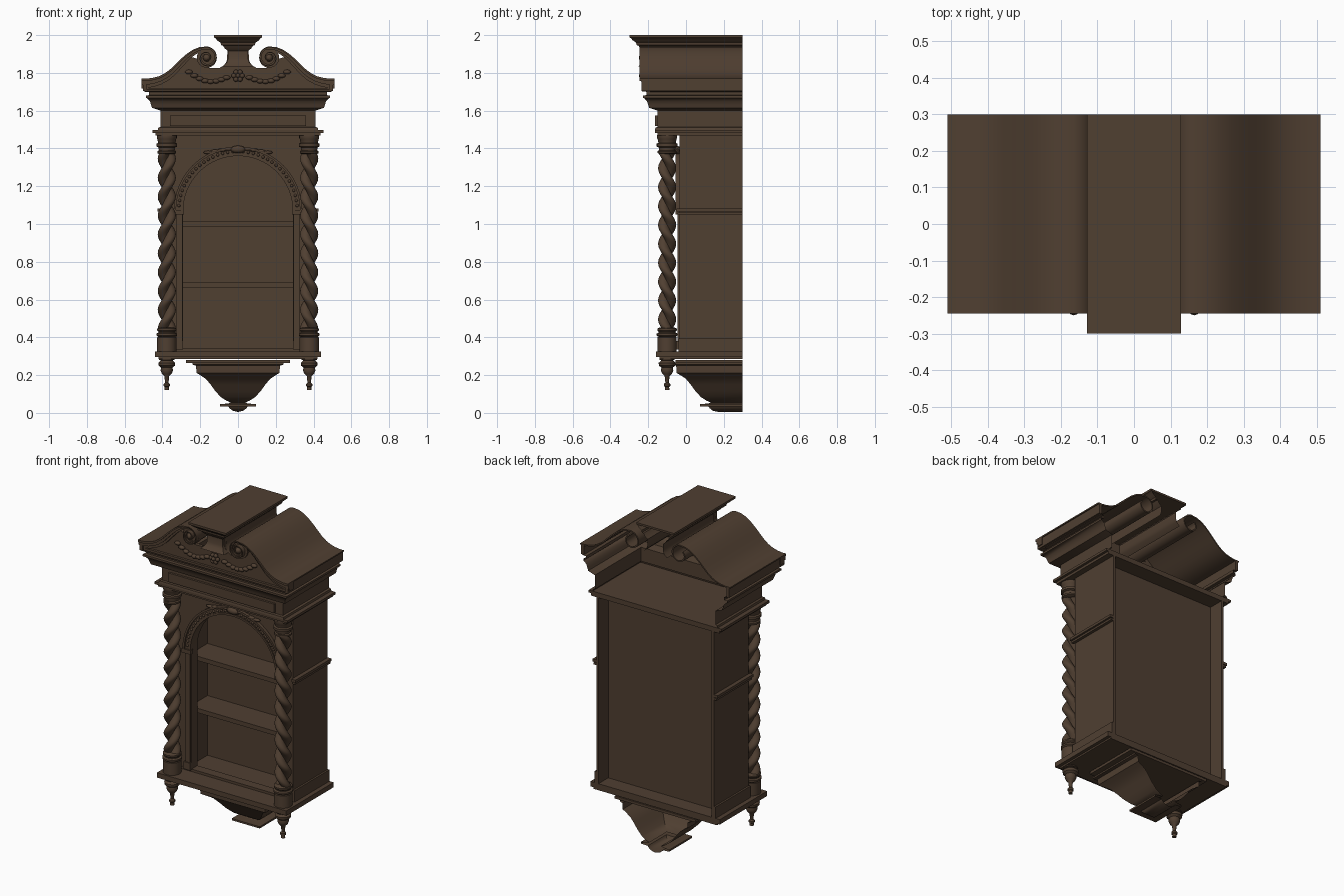
import bpy, bmesh
from math import sin, cos, pi, sqrt, hypot

if "Cube" in bpy.data.objects:
    bpy.data.objects.remove(bpy.data.objects["Cube"])

wood = bpy.data.materials.new("dark_brown_wood")
wood.diffuse_color = (0.08, 0.05, 0.031, 1)
wood.use_nodes = True
wood.node_tree.nodes["Principled BSDF"].inputs["Base Color"].default_value = wood.diffuse_color
BACK = 0.3


def make(name, verts, faces, mirror=False, smooth=False, fix=True):
    me = bpy.data.meshes.new(name)
    me.from_pydata(verts, [], faces)
    if fix:
        bm = bmesh.new()
        bm.from_mesh(me)
        bmesh.ops.recalc_face_normals(bm, faces=bm.faces)
        bm.to_mesh(me)
        bm.free()
    me.materials.append(wood)
    ob = bpy.data.objects.new(name, me)
    bpy.context.collection.objects.link(ob)
    if mirror:
        ob.modifiers.new("mirror", "MIRROR").use_mirror_merge = False
    if smooth:
        bpy.context.view_layer.objects.active = ob
        ob.select_set(True)
        bpy.ops.object.shade_smooth_by_angle(angle=0.7)
        ob.select_set(False)
    return ob


def box(name, x0, x1, y0, y1, z0, z1, mirror=False):
    v = [(x, y, z) for x in (x0, x1) for y in (y0, y1) for z in (z0, z1)]
    f = [(0, 1, 3, 2), (4, 6, 7, 5), (0, 4, 5, 1), (2, 3, 7, 6), (0, 2, 6, 4), (1, 5, 7, 3)]
    return make(name, v, f, mirror)


def skin(name, rings, mirror=False):
    # closed stack of rings, capped at both ends
    n = len(rings[0])
    v = [p for r in rings for p in r]
    f = [(i * n + j, i * n + (j + 1) % n, (i + 1) * n + (j + 1) % n, (i + 1) * n + j)
         for i in range(len(rings) - 1) for j in range(n)]
    f += [tuple(range(n)), tuple(range(len(v) - n, len(v)))]
    return make(name, v, f, mirror, True)


def lathe(name, x, y, prof, mirror=False, sx=1, sy=1, n=24):
    return skin(name, [[(x + sx * r * cos(2 * pi * k / n), y + sy * r * sin(2 * pi * k / n), z)
                        for k in range(n)] for r, z in prof], mirror)


def blob(name, c, r, mirror=False):
    prof = [(max(sin(pi * i / 8), 0.02), c[2] - r[2] * cos(pi * i / 8)) for i in range(9)]
    return lathe(name, c[0], c[1], prof, mirror, r[0], r[1], 12)


def usweep(name, prof, hx, yf):
    # moulding (offset, z) carried round left, front and right, open at the back
    v, f = [], []
    for o, z in prof:
        x, y = hx + o, yf - o
        v += [(-x, BACK, z), (-x, y, z), (x, y, z), (x, BACK, z)]
    for j in range(len(prof) - 1):
        f += [(4 * j + i, 4 * j + i + 1, 4 * j + i + 5, 4 * j + i + 4) for i in range(3)]
    return make(name, v, f, False, True, False)


def band(name, a, b, y0, y1, mirror=False):
    # solid strip between two polylines in the front plane
    rings = [[(p[0], y0, p[1]), (q[0], y0, q[1]), (q[0], y1, q[1]), (p[0], y1, p[1])]
             for p, q in zip(a, b)]
    return skin(name, rings, mirror)


def ribbon(name, path, d0, d1, y0, y1, mirror=False, w=None):
    a, b = [], []
    for i, (x, z) in enumerate(path):
        p, q = path[max(i - 1, 0)], path[min(i + 1, len(path) - 1)]
        tx, tz = q[0] - p[0], q[1] - p[1]
        m = hypot(tx, tz)
        nx, nz = -tz / m, tx / m
        k = w[i] if w else 1
        a.append((x + nx * d0 * k, z + nz * d0 * k))
        b.append((x + nx * d1 * k, z + nz * d1 * k))
    return band(name, a, b, y0, y1, mirror)


# base slab and case
box("base_slab", -.44, .44, -.16, BACK, .295, .325)
box("base_underboard", -.42, .42, -.14, BACK, .285, .295)
box("case_side", .385, .40, -.035, BACK, .325, 1.47, True)
box("case_inner_side", .34, .385, -.03, .2, .325, 1.47, True)
box("back_panel", -.385, .385, .19, .205, .325, 1.47)
box("side_plinth", .40, .412, -.04, BACK, .325, .395, True)
box("side_rail_lower", .40, .418, -.045, BACK, 1.05, 1.062, True)
box("side_rail_upper", .40, .425, -.05, BACK, 1.066, 1.082, True)
for i, z in enumerate((.665, .985)):
    box(f"shelf_{i}", -.34, .34, .02, .2, z, z + .027)

# arched front frame
A = [pi * i / 32 for i in range(33)]
inner = [(.29, .335)] + [(.29 * cos(t), 1.07 + .29 * sin(t)) for t in A] + [(-.29, .335)]
outer = [(.40, .335)]
for t in A:
    k = .4 / max(abs(cos(t)), sin(t))
    outer.append((k * cos(t), 1.07 + k * sin(t)))
outer.append((-.40, .335))
band("arched_front_frame", outer, inner, -.035, .02)
box("bottom_rail", -.40, .40, -.037, .02, .325, .34)
arc = [(.34 * cos(t), 1.07 + .34 * sin(t)) for t in A]
ribbon("arch_outer_bead", arc, 0, .012, -.055, -.03)
ribbon("arch_middle_band", arc, .012, .04, -.045, -.03)
ribbon("arch_inner_bead", arc, .038, .05, -.05, -.03)
for i in range(1, 36):
    t = pi * i / 36
    blob(f"arch_pearl_{i}", (.314 * cos(t), -.046, 1.07 + .314 * sin(t)), (.008, .008, .008))
box("arch_capital", .285, .345, -.055, -.03, 1.05, 1.075, True)
box("door_stile", .295, .325, -.045, -.03, .38, 1.05, True)
box("door_stile_foot", .29, .335, -.05, -.03, .335, .38, True)
blob("arch_keystone", (0, -.05, 1.395), (.04, .02, .02))
for i in range(4):
    blob(f"arch_leaf_{i}", (.05 + .036 * i, -.045, 1.397 - .006 * i), (.025, .012, .009), True)

# twisted columns: two strands wound together
d, R, rings = .02, .028, []
for i in range(131):
    z = .445 + .945 * i / 130
    tw = -2 * pi * (z - .445) / .2
    ring = []
    for k in range(24):
        t = 2 * pi * k / 24
        r = d * abs(cos(t)) + sqrt(R * R - (d * sin(t)) ** 2)
        ring.append((.377 + r * cos(t + tw), -.1 + r * sin(t + tw), z))
    rings.append(ring)
skin("twisted_column", rings, True)
lathe("column_base", .377, -.1, [(.051, .325), (.051, .40), (.045, .402), (.055, .41), (.055, .42),
      (.045, .425), (.045, .43), (.052, .437), (.052, .446), (.04, .452)], True)
lathe("column_capital", .377, -.1, [(.04, 1.37), (.05, 1.375), (.05, 1.385), (.042, 1.39), (.044, 1.405),
      (.055, 1.41), (.055, 1.425), (.046, 1.43), (.05, 1.45), (.053, 1.455), (.053, 1.47)], True)
lathe("corner_pendant", .377, -.1, [(.04, .295), (.04, .28), (.03, .278), (.045, .265), (.043, .25),
      (.03, .24), (.033, .225), (.026, .208), (.013, .195), (.009, .16), (.017, .153), (.017, .142),
      (.011, .138), (.012, .122)], True)

# hanging corbel below
usweep("corbel", [(0, .005), (.03, .012), (.045, .025), (.05, .033), (.095, .035), (.095, .046), (.05, .05),
       (.04, .056), (.06, .064), (.09, .083), (.12, .115), (.145, .15), (.17, .18), (.2, .2), (.22, .212),
       (.222, .25), (.24, .255), (.24, .266)], 0, .17)
box("corbel_top_plate", -.275, .275, -.055, BACK, .264, .28)

# entablature and cornice
box("cap_slab_lower", -.437, .437, -.152, BACK, 1.468, 1.483)
box("cap_slab_upper", -.452, .452, -.165, BACK, 1.483, 1.498)
usweep("frieze_and_cornice", [(.015, 1.498), (.012, 1.51), (0, 1.514), (0, 1.6), (.015, 1.605), (.045, 1.615),
       (.05, 1.63), (.056, 1.65), (.07, 1.665), (.078, 1.668), (.078, 1.68), (.06, 1.682),
       (.06, 1.7), (.082, 1.702), (.086, 1.715)], .41, -.15)
box("frieze_panel", -.36, .36, -.163, -.15, 1.52, 1.575)
box("cornice_side_upper", .485, .504, -.235, BACK, 1.705, 1.765, True)

# swan-neck pediment with scrolled ends
swan = [(.51, 1.77), (.48, 1.77), (.45, 1.774), (.42, 1.782), (.39, 1.796), (.36, 1.818), (.33, 1.847),
        (.30, 1.876), (.27, 1.902), (.24, 1.922), (.205, 1.936)]
for i in range(37):
    t = pi / 2 + i * pi / 12
    r = .06 - .044 * i / 36
    swan.append((.165 + r * cos(t), 1.88 + r * sin(t)))
w = [1 - .64 * min(i / 13, 1) for i in range(len(swan))]
ribbon("pediment_roof", swan[:33], 0, .008, -.235, BACK, True)
ribbon("swan_moulding_top", swan, 0, .014, -.245, -.19, True, w)
ribbon("swan_moulding_cove", swan, .014, .034, -.236, -.19, True, w)
ribbon("swan_moulding_lower", swan, .034, .052, -.226, -.19, True, w)
skin("scroll_disc", [[(.165 + .053 * cos(pi * k / 12), y, 1.88 + .053 * sin(pi * k / 12)) for k in range(24)]
                     for y in (-.22, -.19)], True)
blob("scroll_eye", (.165, -.225, 1.88), (.02, .025, .02), True)
top = [(.495, 1.75), (.43, 1.755), (.38, 1.775), (.34, 1.805), (.30, 1.845), (.25, 1.885), (.2, 1.87),
       (.15, 1.825), (.1, 1.825), (.075, 1.84), (.06, 1.86), (.055, 1.92), (0, 1.92)]
band("tympanum", top, [(x, 1.70) for x, z in top], -.21, -.19, True)

# central plinth
usweep("plinth_moulding", [(.03, 1.835), (.01, 1.855), (.003, 1.875), (.003, 1.915), (.02, 1.93), (.03, 1.945),
       (.04, 1.947), (.042, 1.96), (.06, 1.972), (.07, 1.985), (.078, 1.987), (.078, 1.995)], .05, -.222)
box("plinth_top", -.128, .128, -.3, BACK, 1.988, 2.0)

# carved flower and garlands on the tympanum
blob("flower_centre", (0, -.235, 1.785), (.012, .015, .012))
for i in range(6):
    t = pi * i / 3
    blob(f"flower_petal_{i}", (.022 * cos(t), -.23, 1.785 + .022 * sin(t)), (.013, .012, .013))
for i in range(8):
    u = i / 7
    blob(f"garland_leaf_{i}", (.06 + .2 * u, -.215, 1.775 - .035 * sin(pi * u) + .03 * u),
         (.02, .014, .012), True)
box("tympanum_sill", -.485, .485, -.225, -.19, 1.703, 1.72)
